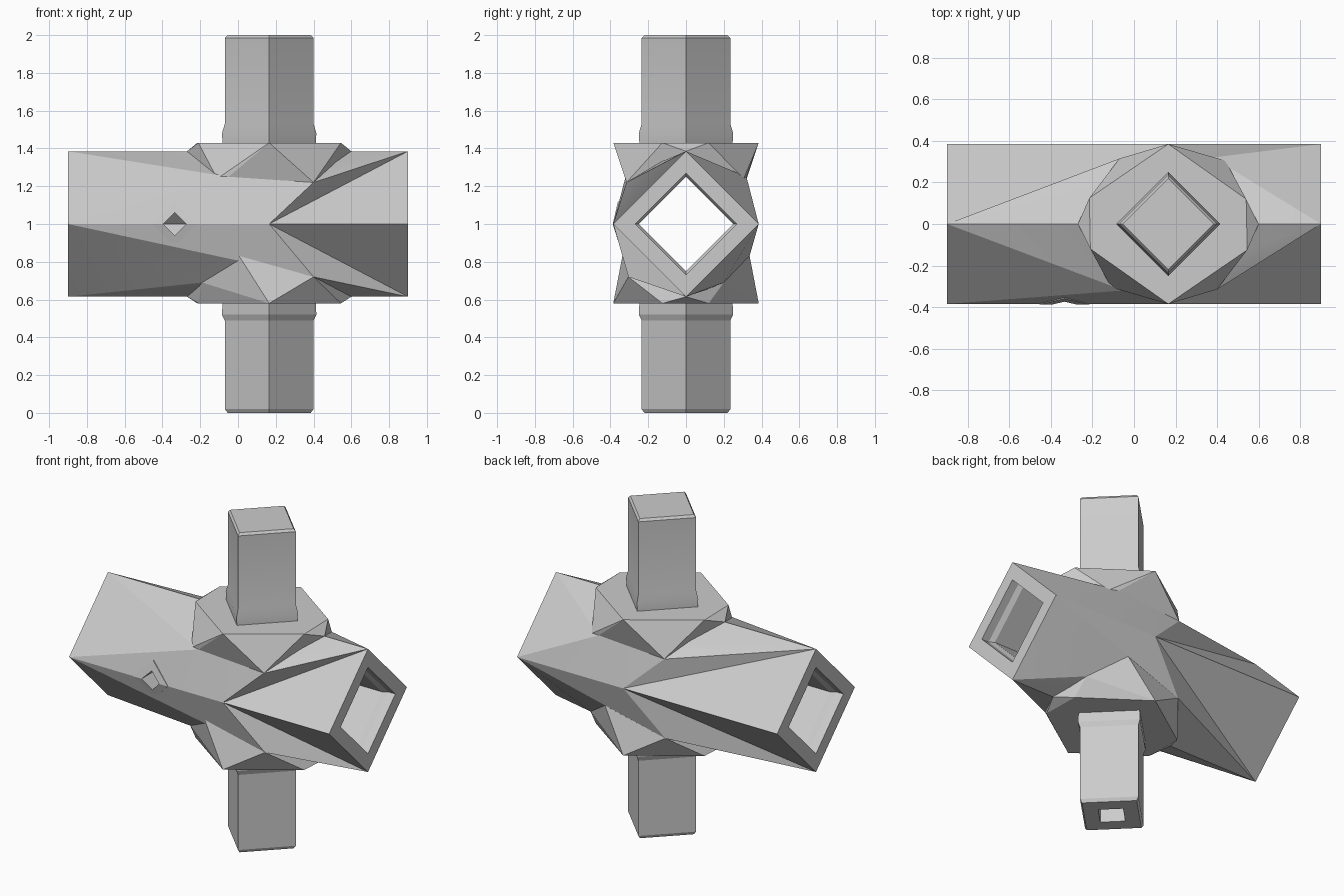
import bpy, bmesh, math
from mathutils import Vector

cube = bpy.data.objects.get("Cube")
if cube:
    bpy.data.objects.remove(cube)

metal = bpy.data.materials.new("plain_grey")
metal.use_nodes = True
GREY = (0.6, 0.6, 0.6, 1)
metal.diffuse_color = GREY
metal.node_tree.nodes["Principled BSDF"].inputs["Base Color"].default_value = GREY

AXIS_X = 0.165          # the stem stands off-centre
R = 0.385               # half diagonal of the tube


def finish(name, bm):
    bmesh.ops.recalc_face_normals(bm, faces=bm.faces)
    mesh = bpy.data.meshes.new(name)
    bm.to_mesh(mesh)
    bm.free()
    ob = bpy.data.objects.new(name, mesh)
    mesh.materials.append(metal)
    bpy.context.collection.objects.link(ob)
    return ob


def diamond(name, axis, origin, profile):
    """Four-sided prism along an axis; profile holds (position, radius)."""
    bm = bmesh.new()
    a = Vector([float(c == axis) for c in "xyz"])
    u = Vector((a.z, a.x, a.y))
    v = a.cross(u)
    rings = []
    for pos, rad in profile:
        rings.append([bm.verts.new(Vector(origin) + a * pos + d * rad)
                      for d in (u, v, -u, -v)])
    for lo, hi in zip(rings, rings[1:]):
        for i in range(4):
            j = (i + 1) % 4
            bm.faces.new((lo[i], lo[j], hi[j], hi[i]))
    bm.faces.new(rings[0])
    bm.faces.new(rings[-1])
    return finish(name, bm)


def hull(name, points):
    bm = bmesh.new()
    for p in points:
        bm.verts.new(p)
    out = bmesh.ops.convex_hull(bm, input=bm.verts)
    bmesh.ops.delete(bm, geom=list(set(out["geom_interior"] + out["geom_unused"])),
                     context="VERTS")
    return finish(name, bm)


def turned(points):
    """Points plus their half-turn copies around the stem axis."""
    return points + [(2 * AXIS_X - x, -y, z) for x, y, z in points]


def flange(z):
    """Six-sided flange outline at a height."""
    return turned([(AXIS_X, -R, z), (0.545, -0.125, z), (-0.21, -0.12, z)])


# Body: waist rings joined to the flanges and to the tube ends
upper = turned([(-0.05, -0.32, 1.25), (0.4, -0.315, 1.22),
                (-0.11, -0.305, 1.24), (-0.27, 0, 1.385)])
lower = turned([(0, -0.335, 0.84), (0.4, -0.305, 0.72),
                (-0.19, -0.2, 0.69), (-0.27, 0, 0.615)])
apexes = [(AXIS_X, -R, 1), (AXIS_X, R, 1)]
corners = [(-0.9, -R, 1), (0.9, R, 1)]
ridges = [(-0.9, 0, 1 + R), (0.9, 0, 1 + R)]
keels = [(-0.9, 0, 1 - R), (0.9, 0, 1 - R)]

# Side port: a slightly leaning diamond set into the waist
port_face = [(-0.455, -0.388, 1), (-0.215, -0.388, 1),
             (-0.335, -0.36, 1.12), (-0.335, -0.35, 0.88)]
port_back = [(x, -0.2, z) for x, y, z in port_face]

tube = diamond("tube", "x", (0, 0, 1), [(-0.9, R), (0.9, R)])
parts = [
    tube,
    hull("upper_flange", flange(1.43) + upper),
    hull("upper_body", upper + apexes + corners + ridges),
    hull("lower_body", lower + apexes + corners + keels + port_face[3:]),
    hull("lower_flange", flange(0.58) + lower),
    hull("side_port", port_face + port_back),
    diamond("upper_stem", "z", (AXIS_X, 0, 0),
            [(1.4, 0.245), (1.48, 0.25), (1.53, 0.235), (1.985, 0.235), (2, 0.22)]),
    diamond("lower_stem", "z", (AXIS_X, 0, 0),
            [(0, 0.22), (0.02, 0.235), (0.49, 0.235), (0.52, 0.25), (0.61, 0.245)]),
]

# Cutters: through bore, port hole into the bore, and stem socket
cutters = [
    diamond("bore_cutter", "x", (0, 0, 1),
            [(-0.95, 0.27), (-0.85, 0.27), (-0.82, 0.25),
             (0.82, 0.25), (0.85, 0.27), (0.95, 0.27)]),
    diamond("port_cutter", "y", (-0.335, 0, 1), [(-0.5, 0.06), (-0.1, 0.06)]),
    diamond("socket_cutter", "z", (AXIS_X, 0, 0), [(-0.1, 0.1), (0.15, 0.1)]),
]
for ob in parts:
    for cutter in cutters:
        mod = ob.modifiers.new(cutter.name, "BOOLEAN")
        mod.operation = "DIFFERENCE"
        mod.solver = "EXACT"
        mod.object = cutter

# Bake the cuts, then drop the cutters
graph = bpy.context.evaluated_depsgraph_get()
baked = [bpy.data.meshes.new_from_object(ob.evaluated_get(graph)) for ob in parts]
for ob, mesh in zip(parts, baked):
    ob.modifiers.clear()
    ob.data = mesh
for cutter in cutters:
    bpy.data.objects.remove(cutter)

# Soft shading on the shallow facets only
bpy.ops.object.select_all(action="DESELECT")
for ob in parts:
    ob.select_set(True)
bpy.context.view_layer.objects.active = tube
bpy.ops.object.shade_smooth_by_angle(angle=math.radians(15))
